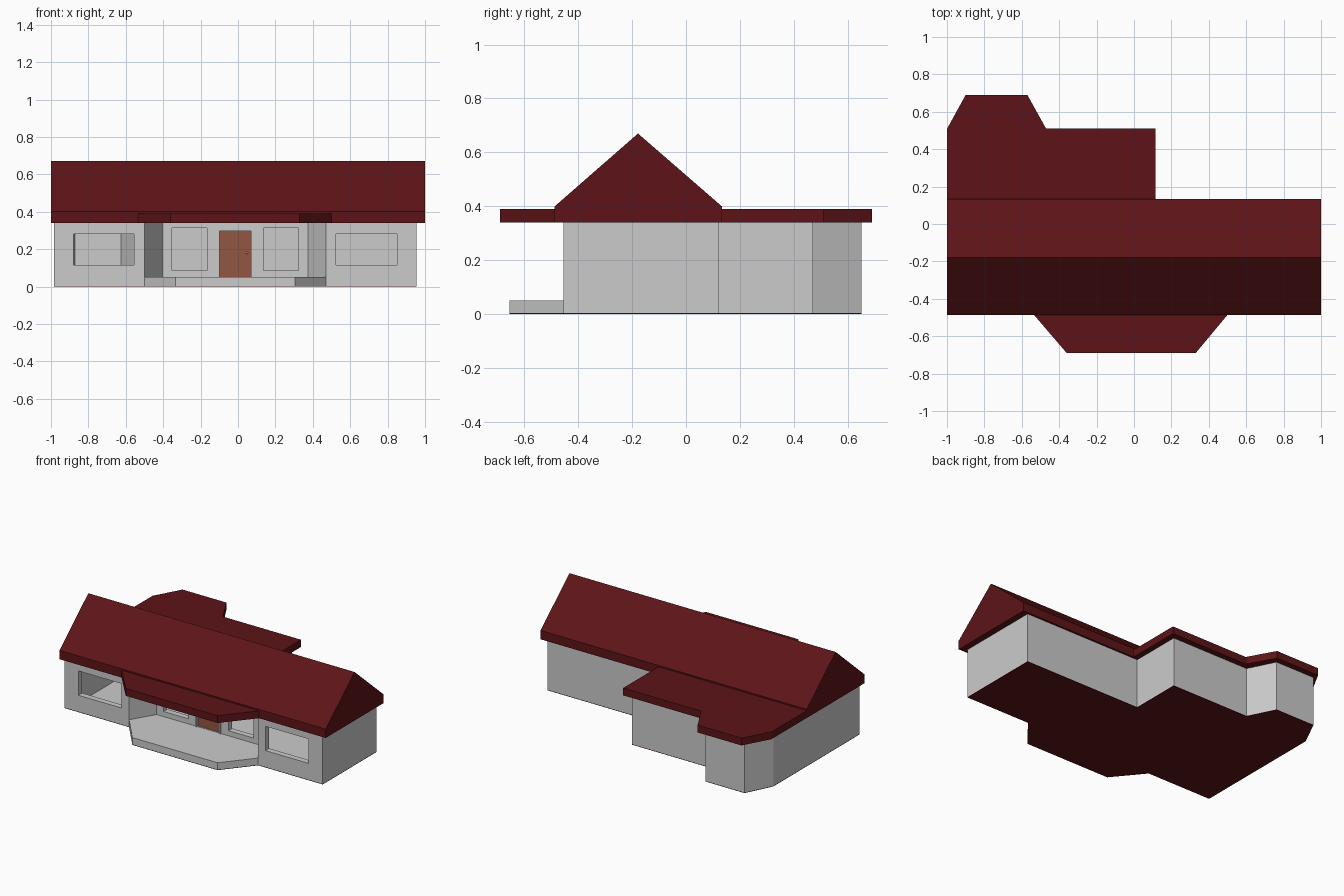
import bpy, bmesh
from mathutils import Vector

if "Cube" in bpy.data.objects:
    bpy.data.objects.remove(bpy.data.objects["Cube"])

CX = -0.015          # mirror axis of the porch, recess and windows
T = 0.04             # wall thickness


def material(name, rgb):
    m = bpy.data.materials.new(name)
    m.diffuse_color = (*rgb, 1)
    m.use_nodes = True
    m.node_tree.nodes["Principled BSDF"].inputs["Base Color"].default_value = m.diffuse_color
    return m


def finish(name, bm, mat=None):
    bmesh.ops.recalc_face_normals(bm, faces=bm.faces)
    me = bpy.data.meshes.new(name)
    bm.to_mesh(me)
    bm.free()
    ob = bpy.data.objects.new(name, me)
    bpy.context.collection.objects.link(ob)
    if mat:
        me.materials.append(mat)
    return ob


def prism(name, pts, lo, hi, mat=None, along_x=False):
    """Extrude an outline: plan (x, y) along z, or profile (y, z) along x."""
    bm = bmesh.new()
    put = (lambda p, h: (h, *p)) if along_x else (lambda p, h: (*p, h))
    face = bm.faces.new([bm.verts.new(put(p, lo)) for p in pts])
    new = bmesh.ops.extrude_face_region(bm, geom=[face])["geom"]
    step = Vector((hi - lo, 0, 0) if along_x else (0, 0, hi - lo))
    bmesh.ops.translate(bm, vec=step, verts=[v for v in new if isinstance(v, bmesh.types.BMVert)])
    return finish(name, bm, mat)


def boxes(name, spans, mat=None):
    """One object from several boxes given as (x0, x1, y0, y1, z0, z1)."""
    bm = bmesh.new()
    for x0, x1, y0, y1, z0, z1 in spans:
        vs = bmesh.ops.create_cube(bm, size=1)["verts"]
        for v in vs:
            v.co = ((x0 + x1) / 2 + v.co.x * (x1 - x0), (y0 + y1) / 2 + v.co.y * (y1 - y0),
                    (z0 + z1) / 2 + v.co.z * (z1 - z0))
    return finish(name, bm, mat)


def inset(pts, d):
    """Offset a counter-clockwise outline inwards by d."""
    out = []
    for i, p in enumerate(pts):
        p, a, b = Vector(p), Vector(pts[i - 1]), Vector(pts[(i + 1) % len(pts)])
        e, f = (p - a).normalized(), (b - p).normalized()
        n, m = Vector((-e.y, e.x)), Vector((-f.y, f.x))
        out.append(tuple(p + (n + m) * d / (1 + n.dot(m))))
    return out


red = material("roof_red", (0.11, 0.007, 0.009))
brown = material("door_brown", (0.29, 0.093, 0.054))
brass = material("knob_brass", (0.7, 0.55, 0.3))

# House outline: front with angled entrance recess, stepped back with bay
recess = [(-0.5, -0.455), (-0.405, -0.295), (0.375, -0.295), (0.47, -0.455)]
porch_edge = [(-0.5, -0.455), (-0.335, -0.655), (0.305, -0.655), (0.47, -0.455)]
back = [(0.955, -0.455), (0.955, 0.12), (0.075, 0.12), (0.075, 0.47), (-0.51, 0.47),
        (-0.6, 0.65), (-0.895, 0.65), (-0.985, 0.47), (-0.985, -0.455)]
outline = recess + back
inner = inset(outline, T)

# Hollow walls
bm = bmesh.new()
n = len(outline)
rings = [[bm.verts.new((*p, z)) for p in pts]
         for pts, z in ((outline, 0.004), (outline, 0.342), (inner, 0.342), (inner, 0.004))]
for k in range(4):
    r, s = rings[k], rings[(k + 1) % 4]
    for i in range(n):
        j = (i + 1) % n
        bm.faces.new((r[i], r[j], s[j], s[i]))
walls = finish("walls", bm)

# Window and door openings
holes = [(-0.11, 0.08, -0.33, -0.23, 0.052, 0.31)]
for side in (-1, 1):
    for near, far, y, z0, z1 in ((0.15, 0.338, -0.275, 0.085, 0.312), (0.54, 0.865, -0.435, 0.115, 0.28)):
        xs = sorted((CX + side * near, CX + side * far))
        holes.append((*xs, y - 0.05, y + 0.05, z0, z1))
cutter = boxes("opening_cutter", holes)
cutter.hide_render = True
cutter.hide_viewport = True
mod = walls.modifiers.new("openings", "BOOLEAN")
mod.object = cutter
mod.operation = "DIFFERENCE"
mod.solver = "EXACT"

# Floors and porch
prism("base", porch_edge + back, 0, 0.004, red)
prism("floor", inner, 0.004, 0.01)
prism("porch", porch_edge + recess[2:0:-1], 0.004, 0.05)

# Door with frame and knob
boxes("door_frame", [(-0.11, -0.1, -0.302, -0.255, 0.05, 0.31), (0.07, 0.08, -0.302, -0.255, 0.05, 0.31),
                     (-0.1, 0.07, -0.302, -0.255, 0.298, 0.31)])
boxes("door", [(-0.1, 0.07, -0.288, -0.265, 0.05, 0.298)], brown)
bm = bmesh.new()
bmesh.ops.create_uvsphere(bm, u_segments=12, v_segments=8, radius=0.006)
bmesh.ops.translate(bm, vec=(0.048, -0.293, 0.18), verts=bm.verts)
finish("door_knob", bm, brass)

# Gable roof and the flat roofs over porch and back
prism("gable_roof", [(-0.487, 0.34), (-0.487, 0.4), (-0.178, 0.67), (0.133, 0.4), (0.133, 0.34)],
      -1, 1, red, along_x=True)
prism("porch_roof", [(-0.54, -0.48), (-0.36, -0.69), (0.33, -0.69), (0.505, -0.48)], 0.34, 0.39, red)
prism("back_roof", [(-0.999, 0.12), (0.115, 0.12), (0.115, 0.51), (-0.47, 0.51), (-0.57, 0.69),
                    (-0.9, 0.69), (-0.999, 0.51)], 0.34, 0.39, red)
